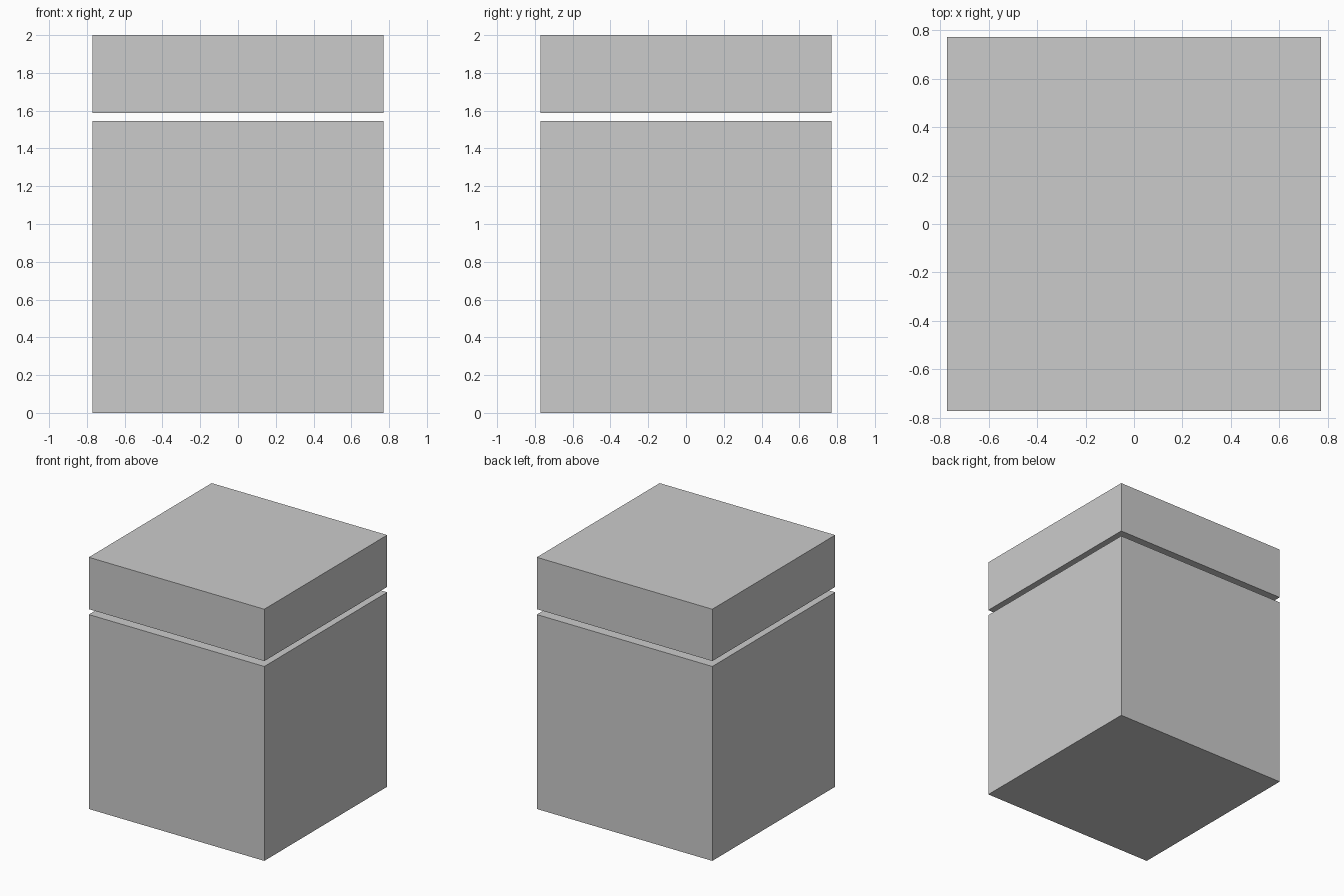
import bpy

if "Cube" in bpy.data.objects:
    bpy.data.objects.remove(bpy.data.objects["Cube"])

WIDTH = 1.543


def block(name, z0, z1):
    bpy.ops.mesh.primitive_cube_add(size=1, location=(0, 0, (z0 + z1) / 2))
    ob = bpy.context.object
    ob.name = name
    ob.scale = (WIDTH, WIDTH, z1 - z0)
    bpy.ops.object.transform_apply(location=False, rotation=False, scale=True)
    return ob


# Main box, and the lid floating just above it
block("box_body", 0.0, 1.545)
block("box_lid", 1.588, 2.0)
